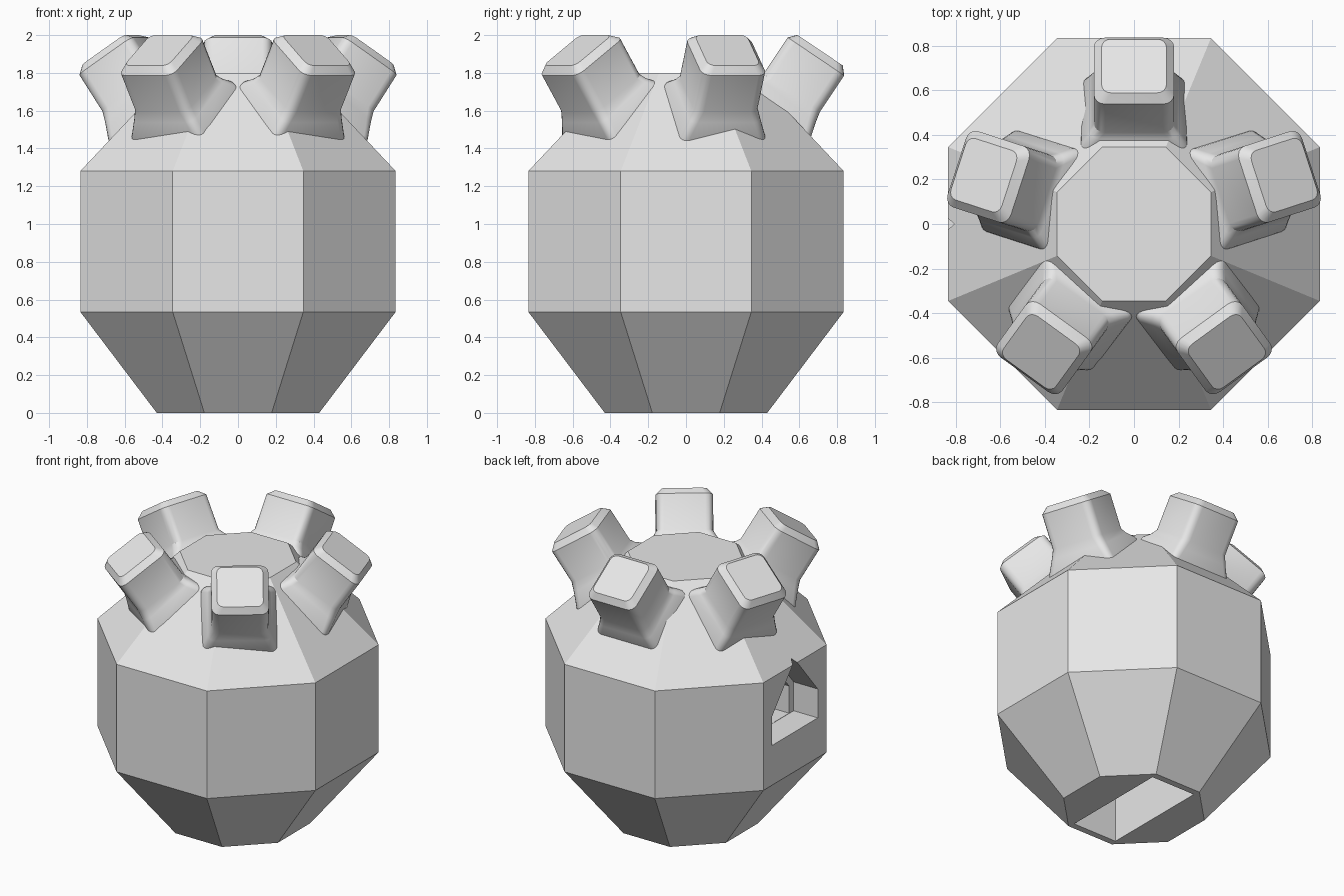
import bpy, bmesh
from math import sin, cos, pi, radians
from mathutils import Vector, Matrix

if "Cube" in bpy.data.objects:
    bpy.data.objects.remove(bpy.data.objects["Cube"], do_unlink=True)

grey = bpy.data.materials.new("plain_grey")
grey.use_nodes = True
grey.diffuse_color = (0.8, 0.8, 0.8, 1)
grey.node_tree.nodes["Principled BSDF"].inputs["Base Color"].default_value = grey.diffuse_color


def loft(name, rings):
    """Skin a stack of equal-length rings and cap both ends."""
    bm = bmesh.new()
    loops = [[bm.verts.new(p) for p in ring] for ring in rings]
    for a, b in zip(loops, loops[1:]):
        for i in range(len(a)):
            j = (i + 1) % len(a)
            bm.faces.new((a[i], a[j], b[j], b[i]))
    bm.faces.new(loops[0])
    bm.faces.new(loops[-1])
    bmesh.ops.recalc_face_normals(bm, faces=bm.faces)
    mesh = bpy.data.meshes.new(name)
    bm.to_mesh(mesh)
    bm.free()
    mesh.materials.append(grey)
    obj = bpy.data.objects.new(name, mesh)
    bpy.context.collection.objects.link(obj)
    return obj


def octagon(apothem, z):
    r = apothem / cos(pi / 8)
    return [(r * cos(a), r * sin(a), z) for a in ((i + 0.5) * pi / 4 for i in range(8))]


def rounded_rect(y, z, tilt, half_w, half_d, radius, steps=5):
    """Rounded rectangle centred at (0, y, z), leaning towards +y by tilt degrees."""
    place = Matrix.Translation((0, y, z)) @ Matrix.Rotation(radians(-tilt), 4, 'X')
    points = []
    for k, (sx, sy) in enumerate(((1, 1), (-1, 1), (-1, -1), (1, -1))):
        for s in range(steps):
            a = (k + s / (steps - 1)) * pi / 2
            points.append(place @ Vector((sx * (half_w - radius) + radius * cos(a),
                                          sy * (half_d - radius) + radius * sin(a), 0)))
    return points


def house(x, half, floor, eave, apex):
    """Gabled outline in a plane of constant x."""
    return [(x, -half, floor), (x, half, floor), (x, half, eave), (x, 0, apex), (x, -half, eave)]


# Faceted body
body = loft("body", [octagon(0.43, 0), octagon(0.835, 0.535),
                     octagon(0.835, 1.28), octagon(0.345, 1.8)])

# Gabled side window, its narrower inner recess, and the slot underneath
window = loft("window_cutter", [house(-1, 0.25, 0.81, 1.01, 1.31),
                                house(-0.65, 0.25, 0.81, 1.01, 1.31)])
recess = loft("recess_cutter", [house(-0.8, 0.2, 0.812, 1.0, 1.24),
                                house(-0.3, 0.2, 0.812, 1.0, 1.24)])
slot = loft("slot_cutter", [[(-0.17, -0.385, z), (0.17, -0.385, z), (0.17, 0.385, z),
                             (-0.17, 0.385, z)] for z in (-0.2, 0.5)])
for cutter in (window, recess, slot):
    mod = body.modifiers.new(cutter.name, 'BOOLEAN')
    mod.operation = 'DIFFERENCE'
    mod.solver = 'EXACT'
    mod.object = cutter
bpy.context.view_layer.objects.active = body
for mod in list(body.modifiers):
    bpy.ops.object.modifier_apply(modifier=mod.name)
for cutter in (window, recess, slot):
    bpy.data.objects.remove(cutter, do_unlink=True)

# Five leaning knobs: sunk root, flared foot, neck, shoulder, flat end
for i in range(5):
    knob = loft(f"knob_{i + 1}", [
        rounded_rect(0.45, 1.55, 45, 0.25, 0.23, 0.04),
        rounded_rect(0.50, 1.60, 45, 0.235, 0.22, 0.04),
        rounded_rect(0.535, 1.655, 38, 0.2, 0.192, 0.045),
        rounded_rect(0.56, 1.695, 34, 0.18, 0.18, 0.05),
        rounded_rect(0.688, 1.887, 34, 0.18, 0.18, 0.05),
        rounded_rect(0.71, 1.92, 34, 0.145, 0.145, 0.04)])
    knob.rotation_euler.z = i * 2 * pi / 5
    bpy.ops.object.select_all(action='DESELECT')
    knob.select_set(True)
    bpy.context.view_layer.objects.active = knob
    bpy.ops.object.shade_smooth_by_angle(angle=radians(30))
